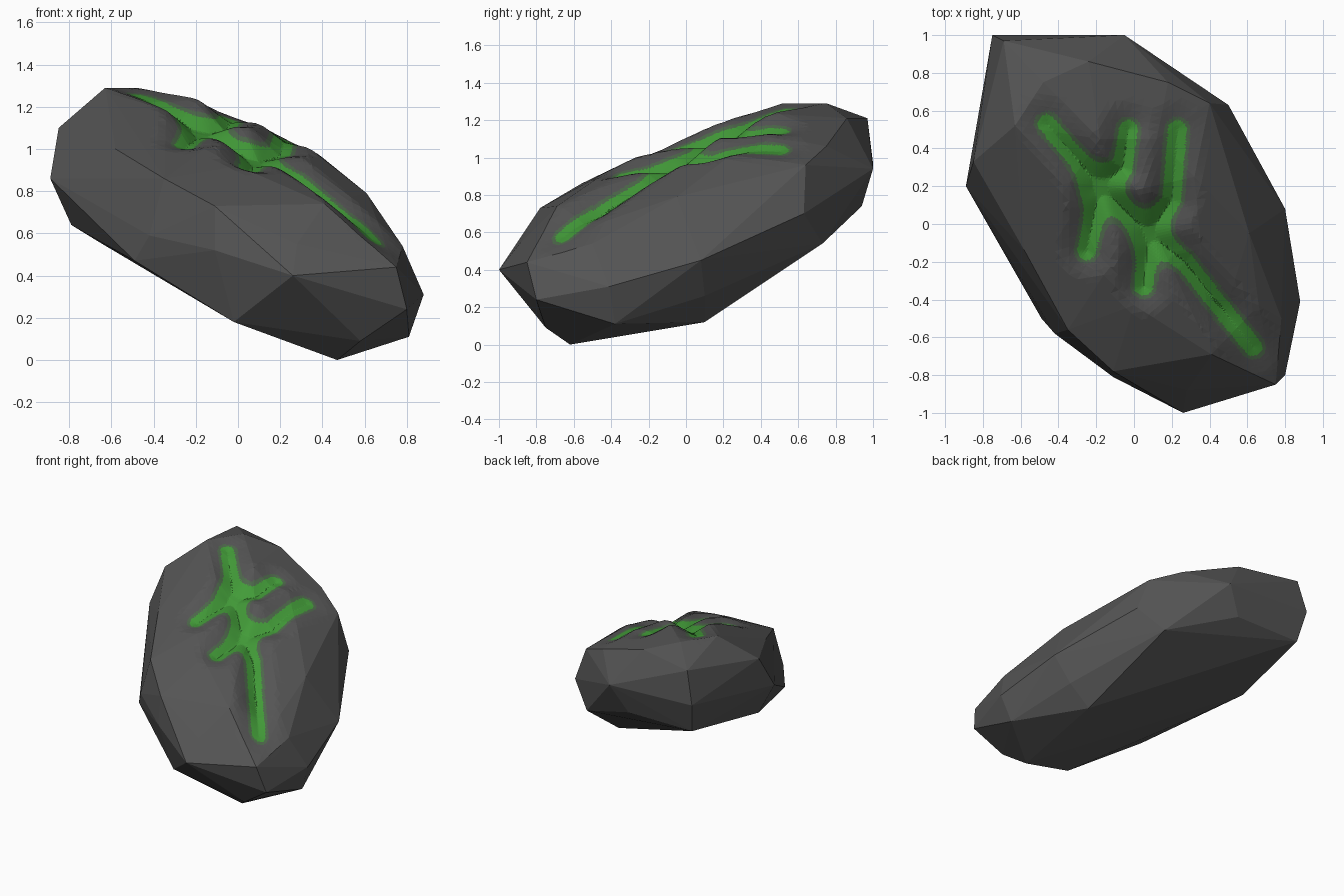
import bpy, bmesh, math

if "Cube" in bpy.data.objects:
    bpy.data.objects.remove(bpy.data.objects["Cube"])

# Corner points of the tilted boulder
CORNERS = [
    (0.47, -0.62, 0), (0.88, -0.41, 0.31), (0.81, -0.38, 0.11), (0.80, -0.80, 0.24),
    (0.58, -0.75, 0.09), (0.75, -0.85, 0.44), (0.26, -1.0, 0.40), (0.28, -0.88, 0.55),
    (-0.11, -0.78, 0.73), (-0.11, -0.81, 0.52), (-0.42, -0.58, 0.59), (-0.49, -0.50, 0.47),
    (-0.02, -0.75, 0.18), (-0.79, 0.25, 0.64), (-0.66, 0.06, 0.56), (-0.89, 0.20, 0.86),
    (-0.85, 0.33, 1.10), (-0.35, -0.56, 0.86), (-0.63, 0.52, 1.29), (-0.48, 0.75, 1.29),
    (-0.69, 0.97, 1.21), (-0.75, 1.0, 0.97), (-0.05, 1.0, 0.94), (-0.71, 0.94, 0.74),
    (-0.17, 0.94, 0.74), (0.33, 0.73, 0.54), (-0.24, 0.86, 1.21), (0.18, 0.75, 1.06),
    (0.40, 0.64, 0.96), (0.50, 0.63, 0.70), (0.80, 0.08, 0.45), (0.67, 0.10, 0.26),
    (0.50, 0.10, 0.12), (0.61, -0.05, 0.79), (0.78, -0.50, 0.54), (0.66, -0.43, 0.66),
    (0.41, -0.69, 0.74), (0.20, -0.43, 0.87), (0.0, -0.43, 0.92), (-0.16, -0.27, 1.0),
    (-0.58, -0.14, 1.0), (-0.34, 0.08, 1.13), (-0.34, 0.22, 1.21), (-0.18, 0.45, 1.235),
    (0.01, 0.18, 1.13), (0.12, 0.45, 1.12), (0.32, 0.25, 1.02),
]

# Branching channel strokes seen from above
A, B = (-0.18, 0.20), (0.08, -0.05)
BEND = (0.45, -0.43)
STROKES = [
    [A, B, (0.27, -0.20), BEND, (0.63, -0.65)],
    [A, (-0.46, 0.53)],
    [A, (-0.06, 0.30), (-0.03, 0.50)],
    [A, (-0.25, -0.14)],
    [B, (0.05, -0.33)],
    [B, (0.20, 0.13), (0.23, 0.50)],
]
RADIUS = 0.049
HALO = 0.02
REACH = 0.15


def seg_dist(x, y, a, b):
    dx, dy = b[0] - a[0], b[1] - a[1]
    t = ((x - a[0]) * dx + (y - a[1]) * dy) / (dx * dx + dy * dy)
    t = min(1, max(0, t))
    return math.hypot(x - a[0] - t * dx, y - a[1] - t * dy)


def stroke_dist(p, k=0.04):
    """Distance to the strokes, blended so the joints are rounded."""
    ds = [min(seg_dist(p.x, p.y, a, b) for a, b in zip(s, s[1:])) for s in STROKES]
    m = min(ds)
    return m - k * math.log(sum(math.exp((m - d) / k) for d in ds))


def material(name, rgb):
    m = bpy.data.materials.new(name)
    m.diffuse_color = (*rgb, 1)
    m.use_nodes = True
    m.node_tree.nodes["Principled BSDF"].inputs["Base Color"].default_value = m.diffuse_color
    return m


# Boulder hull
bm = bmesh.new()
for c in CORNERS:
    bm.verts.new(c)
bmesh.ops.convex_hull(bm, input=bm.verts)
bmesh.ops.delete(bm, geom=[v for v in bm.verts if not v.link_faces], context='VERTS')
bmesh.ops.triangulate(bm, faces=bm.faces[:])
bmesh.ops.recalc_face_normals(bm, faces=bm.faces[:])

# Refine only the upper faces around the channel
for _ in range(9):
    bm.normal_update()
    cut = []
    for e in bm.edges:
        n = e.calc_length()
        if n < 0.02 or not any(f.normal.z > 0.2 for f in e.link_faces):
            continue
        d = stroke_dist((e.verts[0].co + e.verts[1].co) / 2)
        if d < 0.14 + n / 2 and (n > 0.06 or d < 0.085):
            cut.append(e)
    if not cut:
        break
    bmesh.ops.subdivide_edges(bm, edges=cut, cuts=1)
    bmesh.ops.triangulate(bm, faces=[f for f in bm.faces if len(f.verts) > 3])

# Paint the channel floor, then sink it deepest around its centre
bm.normal_update()
for f in bm.faces:
    if f.normal.z > 0.1:
        d = stroke_dist(f.calc_center_median())
        f.material_index = 1 if d < RADIUS else 2 if d < RADIUS + HALO else 0
for v in bm.verts:
    if v.normal.z > 0.2:
        x, y = v.co.x, v.co.y
        d = stroke_dist(v.co, 0.025)
        if d < REACH:
            fade = max(math.exp(-(seg_dist(x, y, A, B) / 0.32) ** 2),
                       0.75 * math.exp(-(seg_dist(x, y, B, BEND) / 0.18) ** 2))
            v.co.z -= (0.02 + 0.085 * fade) * min(1, (REACH - max(d, 0)) / REACH)

me = bpy.data.meshes.new("boulder")
bm.to_mesh(me)
bm.free()
me.materials.append(material("dark grey stone", (0.09, 0.09, 0.09)))
me.materials.append(material("green channel", (0.055, 0.33, 0.04)))
me.materials.append(material("dull green edge", (0.075, 0.14, 0.07)))
bpy.context.collection.objects.link(bpy.data.objects.new("boulder", me))
